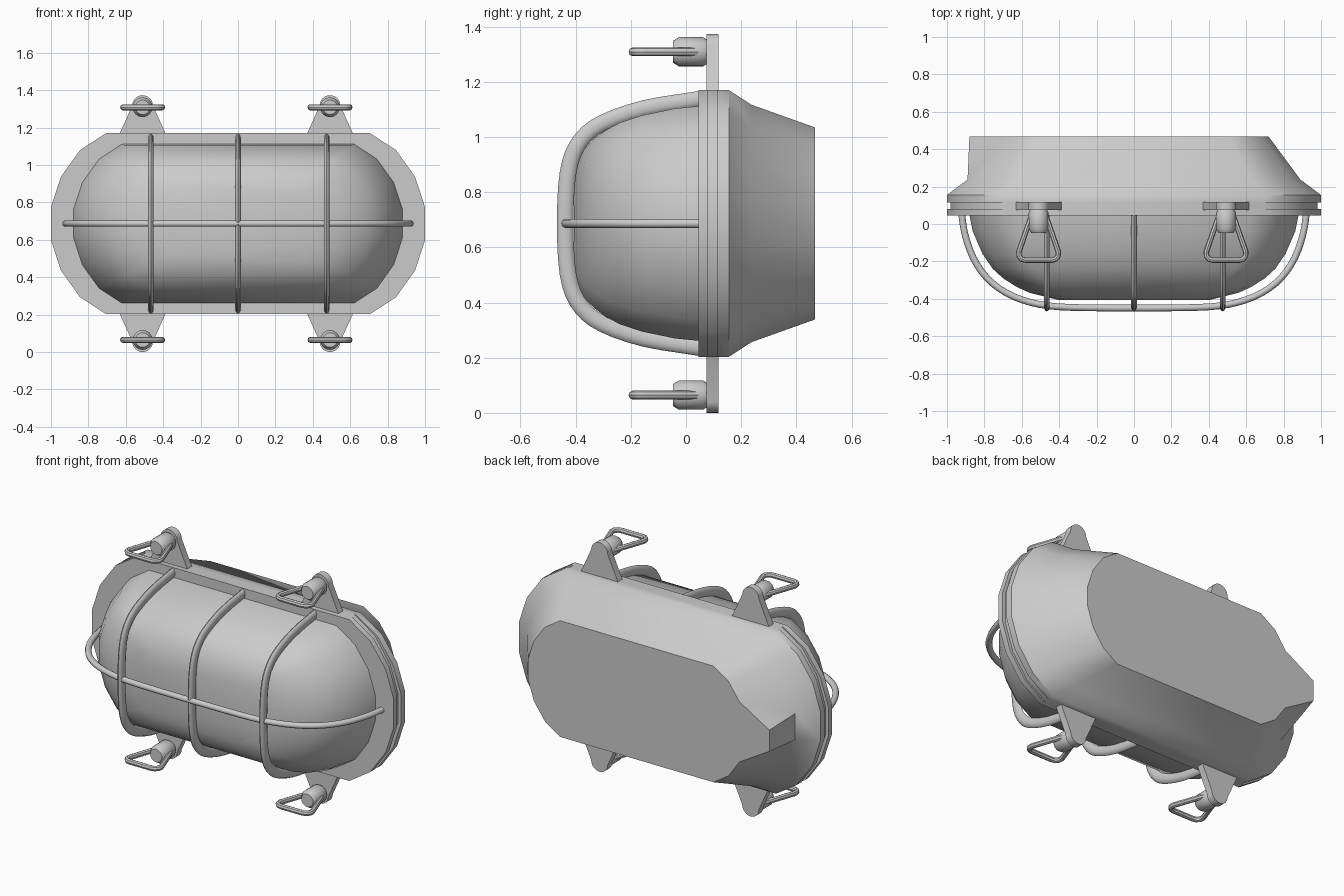
import bpy, bmesh
from math import sin, cos, pi, radians
from mathutils import Vector

if "Cube" in bpy.data.objects:
    bpy.data.objects.remove(bpy.data.objects["Cube"])

CZ = 0.6865  # height of the lamp axis


def loft(name, rings, closed=False):
    """Skin matching rings of points; cap the ends unless closed."""
    bm = bmesh.new()
    vs = [[bm.verts.new(p) for p in r] for r in rings]
    n = len(vs[0])
    for i in range(len(vs) if closed else len(vs) - 1):
        a, b = vs[i], vs[(i + 1) % len(vs)]
        for j in range(n):
            k = (j + 1) % n
            bm.faces.new((a[j], a[k], b[k], b[j]))
    if not closed:
        bm.faces.new(vs[0])
        bm.faces.new(vs[-1])
    bmesh.ops.recalc_face_normals(bm, faces=bm.faces[:])
    me = bpy.data.meshes.new(name)
    bm.to_mesh(me)
    bm.free()
    me.shade_smooth()
    me.set_sharp_from_angle(angle=radians(40))
    ob = bpy.data.objects.new(name, me)
    bpy.context.collection.objects.link(ob)
    return ob


def outline(y, s=1.0, sx=1.0):
    """16-sided rounded oblong at depth y."""
    q = [(0.706, 0.4835), (0.845, 0.393), (0.947, 0.25), (1.0, 0.088)]
    half = q + [(x, -z) for x, z in reversed(q)]
    full = half + [(-x, z) for x, z in reversed(half)]
    return [Vector((x * s * sx, y, CZ + z * s)) for x, z in full]


def smooth_path(pts, steps=3):
    """Catmull-Rom refinement of an open path."""
    p = [2 * pts[0] - pts[1]] + pts + [2 * pts[-1] - pts[-2]]
    out = []
    for a, b, c, d in zip(p, p[1:], p[2:], p[3:]):
        for i in range(steps):
            t = i / steps
            out.append(0.5 * (2 * b + (c - a) * t + (2 * a - 5 * b + 4 * c - d) * t * t
                              + (3 * b - a - 3 * c + d) * t ** 3))
    return out + [pts[-1]]


def sweep(name, pts, normal, r_plane, r_normal, closed=False, sides=10):
    """Elliptical rod along a planar path."""
    rings, n = [], len(pts)
    for i, p in enumerate(pts):
        a = pts[i - 1] if closed or i else p
        b = pts[(i + 1) % n] if closed or i < n - 1 else p
        side = normal.cross((b - a).normalized())
        rings.append([p + side * r_plane * cos(2 * pi * k / sides)
                      + normal * r_normal * sin(2 * pi * k / sides) for k in range(sides)])
    return loft(name, rings, closed)


# Rear housing, with the two drawn-out points on its left end
back = outline(0.467, 0.72)
for v in back:
    if v.x < -0.7:
        v.x = -0.88
loft("rear_housing", [outline(0.115), outline(0.155), outline(0.237, 0.89), back])

# Gasket and front flange
loft("gasket", [outline(0.08, sx=0.98), outline(0.115, sx=0.98)])
loft("front_flange", [outline(0.045), outline(0.08)])

# Glass dome
dome = [(0.05, 0.88), (-0.04, 0.862), (-0.16, 0.81), (-0.24, 0.755), (-0.29, 0.70),
        (-0.335, 0.63), (-0.367, 0.56), (-0.405, 0.41)]
loft("glass_dome", [outline(y, s) for y, s in dome])

# Cage: three upright straps and one horizontal rod
strap = [(0.05, 0.45), (-0.15, 0.417), (-0.3, 0.365), (-0.378, 0.305), (-0.42, 0.22), (-0.436, 0.09)]
strap += [(y, -z) for y, z in reversed(strap)]
for i, x in enumerate((-0.466, 0.0, 0.474)):
    path = smooth_path([Vector((x, y, CZ + z)) for y, z in strap])
    sweep(f"cage_strap_{i + 1}", path, Vector((1, 0, 0)), 0.03, 0.016)

rod = [(-0.922, 0.06), (-0.905, -0.05), (-0.86, -0.18), (-0.785, -0.29), (-0.68, -0.37),
       (-0.55, -0.42), (-0.4, -0.443), (-0.15, -0.449)]
rod += [(-x, y) for x, y in reversed(rod)]
sweep("cage_rod", smooth_path([Vector((x, y, CZ)) for x, y in rod]),
      Vector((0, 0, 1)), 0.018, 0.017)

# Four clamps: lug, bolt and wire handle
handle = [(0.04, 0.04), (0.106, -0.15), (0.104, -0.172), (0.09, -0.188), (0.07, -0.193)]
handle += [(-x, y) for x, y in reversed(handle)]
for cx, h in ((-0.51, "left"), (0.492, "right")):
    for sz, v in ((1, "upper"), (-1, "lower")):
        tag = f"{v}_{h}"
        # lug: tapered plate with a round tip
        prof = [(0.137, 0.45)] + [(0.055 * cos(a), 0.6315 + 0.055 * sin(a))
                                  for a in (pi * k / 12 for k in range(13))] + [(-0.137, 0.45)]
        loft("lug_" + tag, [[(cx + x, y, CZ + sz * z) for x, z in prof] for y in (0.074, 0.117)])

        # bolt head with chamfered ends
        zc = CZ + sz * 0.622
        loft("bolt_" + tag, [[(cx + r * cos(pi * k / 8), y, zc + r * sin(pi * k / 8))
                              for k in range(16)]
                             for y, r in ((0.08, 0.042), (0.062, 0.053), (-0.026, 0.053), (-0.048, 0.039))])

        # wire handle
        sweep("handle_" + tag, [Vector((cx + x, y, zc)) for x, y in handle],
              Vector((0, 0, 1)), 0.015, 0.016, closed=True, sides=8)
